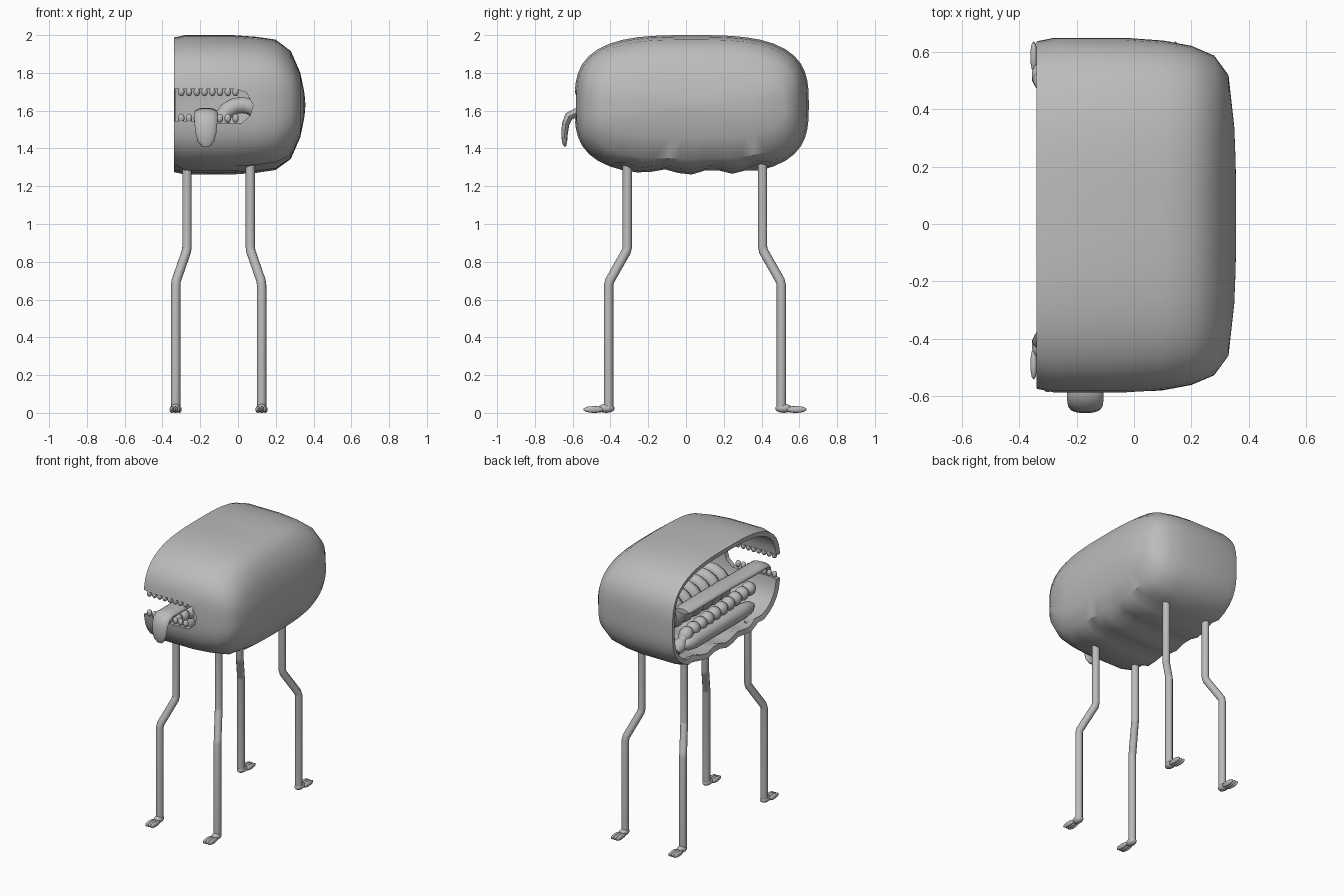
import bpy, bmesh, math
from mathutils import Vector

if "Cube" in bpy.data.objects:
    bpy.data.objects.remove(bpy.data.objects["Cube"])

grey = bpy.data.materials.new("plain grey")
grey.diffuse_color = (0.5, 0.5, 0.5, 1)
grey.use_nodes = True
grey.node_tree.nodes["Principled BSDF"].inputs["Base Color"].default_value = grey.diffuse_color


def make(name, bm, angle=40):
    me = bpy.data.meshes.new(name)
    bm.to_mesh(me)
    bm.free()
    me.materials.append(grey)
    ob = bpy.data.objects.new(name, me)
    bpy.context.collection.objects.link(ob)
    if angle:
        smooth(ob, angle)
    return ob


def smooth(ob, angle):
    bpy.ops.object.select_all(action='DESELECT')
    ob.select_set(True)
    bpy.context.view_layer.objects.active = ob
    bpy.ops.object.shade_smooth_by_angle(angle=math.radians(angle))


def bridge(bm, a, b):
    n = len(a)
    for i in range(n):
        bm.faces.new((a[i], a[(i + 1) % n], b[(i + 1) % n], b[i]))


def tube(bm, pts, radii, sides=10, ref=(1, 0, 0)):
    """Sweep an ellipse (radius along ref, radius across) along points."""
    pts = [Vector(p) for p in pts]
    ref = Vector(ref)
    rings = []
    for i, p in enumerate(pts):
        t = (pts[min(i + 1, len(pts) - 1)] - pts[max(i - 1, 0)]).normalized()
        u = (ref - t * ref.dot(t)).normalized()
        v = t.cross(u)
        ru, rv = radii[i]
        rings.append([bm.verts.new(p + u * ru * math.cos(a) + v * rv * math.sin(a))
                      for a in (2 * math.pi * k / sides for k in range(sides))])
    for a, b in zip(rings, rings[1:]):
        bridge(bm, a, b)
    bm.faces.new(rings[0][::-1])
    bm.faces.new(rings[-1])
    bmesh.ops.recalc_face_normals(bm, faces=bm.faces[:])


def egg(bm, centre, size):
    vs = bmesh.ops.create_uvsphere(bm, u_segments=10, v_segments=7, radius=1)["verts"]
    for v in vs:
        v.co = Vector(centre) + Vector(c * s for c, s in zip(v.co, size))


# Body shell: rounded-box sections along x, open on the left
CY, CZ, HY, HZ, N, POW = 0.03, 1.63, 0.62, 0.37, 56, 3.1
sections = [(-0.34, 0.98, 0.965), (-0.28, 1, 1), (-0.03, 1, 1), (0.1, 0.985, 0.975),
            (0.2, 0.955, 0.935), (0.28, 0.9, 0.77), (0.33, 0.79, 0.46),
            (0.35, 0.5, 0.2), (0.355, 0.3, 0.08)]
bm = bmesh.new()
rings = []
for x, sy, sz in sections:
    ring = []
    for k in range(N):
        t = 2 * math.pi * k / N
        c, s = math.cos(t), math.sin(t)
        r = (abs(c) ** POW + abs(s) ** POW) ** (-1 / POW)
        y, z = CY + HY * sy * r * c, CZ + HZ * sz * r * s
        # wavy belly
        if s < 0 and abs(y - CY) < 0.36 and x < 0.25:
            z += 0.014 * (1 - math.cos(2 * math.pi * (y - 0.01) / 0.25))
        ring.append(bm.verts.new((x, y, z)))
    rings.append(ring)
for a, b in zip(rings, rings[1:]):
    bridge(bm, a, b)
tip = bm.verts.new((0.357, CY, CZ))
for k in range(N):
    bm.faces.new((rings[-1][k], rings[-1][(k + 1) % N], tip))
bmesh.ops.recalc_face_normals(bm, faces=bm.faces[:])
mid = Vector((0, CY, CZ))
if sum(f.normal.dot(f.calc_center_median() - mid) for f in bm.faces) < 0:
    bmesh.ops.reverse_faces(bm, faces=bm.faces[:])
body = make("body_shell", bm, 0)
solid = body.modifiers.new("thickness", 'SOLIDIFY')
solid.thickness, solid.offset = 0.035, -1

# Mouth slot cut through the front wall
bm = bmesh.new()
slot = [(-0.5, 1.715), (-0.01, 1.715), (0.045, 1.695), (0.08, 1.63), (0.065, 1.575),
        (0.02, 1.535), (-0.1, 1.535), (-0.2, 1.545), (-0.5, 1.545)]
front = [bm.verts.new((x, -0.8, z)) for x, z in slot]
back = [bm.verts.new((x, -0.42, z)) for x, z in slot]
bridge(bm, front, back)
bm.faces.new(front[::-1])
bm.faces.new(back)
bmesh.ops.recalc_face_normals(bm, faces=bm.faces[:])
cutter = make("mouth_cutter", bm, 0)
cutter.hide_render = True
cut = body.modifiers.new("mouth", 'BOOLEAN')
cut.object, cut.operation, cut.solver = cutter, 'DIFFERENCE', 'EXACT'
dg = bpy.context.evaluated_depsgraph_get()
baked = bpy.data.meshes.new_from_object(body.evaluated_get(dg))
body.modifiers.clear()
body.data = baked
bpy.data.objects.remove(cutter)
smooth(body, 38)

# Teeth along both lips
bm = bmesh.new()
for i in range(8):
    x = -0.3 + i * 0.041
    egg(bm, (x, -0.57, 1.7), (0.018, 0.018, 0.024))
    egg(bm, (x, -0.57, 1.56), (0.018, 0.018, 0.024))
make("teeth", bm, 60)

# Tongue: long flat strip hanging out of the mouth
path = [(0.29, 1.59), (0.27, 1.59), (-0.2, 1.59), (-0.53, 1.585), (-0.585, 1.588), (-0.62, 1.57),
        (-0.637, 1.53), (-0.643, 1.48), (-0.643, 1.435), (-0.64, 1.41)]
wide = [0.05, 0.062, 0.064, 0.064, 0.064, 0.063, 0.06, 0.055, 0.043, 0.02]
thick = [0.018, 0.024, 0.026, 0.026, 0.025, 0.024, 0.02, 0.018, 0.014, 0.006]
bm = bmesh.new()
tube(bm, [(-0.17, y, z) for y, z in path], list(zip(wide, thick)), 14)
make("tongue", bm, 60)

# Insides: beaded gut, smooth gut and a coiled gut
bm = bmesh.new()
pts, rad = [], []
for i in range(89):
    f = i / 88
    pts.append((-0.2, 0.4 - 0.86 * f, 1.43 + 0.06 * f - 0.08 * max(0, 1 - f * 7)))
    r = 0.03 + 0.018 * abs(math.sin(f * math.pi * 11))
    rad.append((r, r))
tube(bm, pts, rad, 12)
make("beaded_gut", bm, 60)

bm = bmesh.new()
tube(bm, [(-0.23, y, 1.38) for y in (0.36, 0.32, 0.25, -0.3, -0.38, -0.42)],
     [(r, r) for r in (0.02, 0.042, 0.052, 0.052, 0.042, 0.02)], 14)
make("smooth_gut", bm, 60)

bm = bmesh.new()
turns, steps = 7, 112
pts = [(0.02 + 0.11 * math.cos(a), 0.36 - 0.72 * i / steps, 1.53 + 0.1 * math.sin(a))
       for i, a in ((i, 2 * math.pi * turns * i / steps) for i in range(steps + 1))]
tube(bm, pts, [(0.045, 0.045)] * len(pts), 10, (0, 1, 0))
make("coiled_gut", bm, 60)

# Four bent legs with three-toed feet, pointing outward front and back
for end, d, hip in (("front", -1, -0.31), ("back", 1, 0.405)):
    for side, x0 in (("left", -0.27), ("right", 0.065)):
        k = -1 if side == "left" else 1
        x1, knee = x0 + 0.06 * k, hip + 0.1 * d
        bm = bmesh.new()
        tube(bm, [(x0, hip, 1.32), (x0, hip, 0.88), (x0 + 0.003 * k, hip + 0.006 * d, 0.855),
                  (x1 - 0.003 * k, knee - 0.006 * d, 0.7), (x1, knee, 0.675), (x1, knee, 0.02)],
             [(0.025, 0.025)] * 6, 12)
        make(f"{end}_{side}_leg", bm, 50)
        bm = bmesh.new()
        egg(bm, (x1, knee + 0.012 * d, 0.024), (0.029, 0.045, 0.024))
        for dx, length in ((-0.02, 0.055), (0, 0.062), (0.02, 0.055)):
            egg(bm, (x1 + dx, knee + (0.135 - length) * d, 0.018), (0.013, length, 0.018))
        make(f"{end}_{side}_foot", bm, 60)
